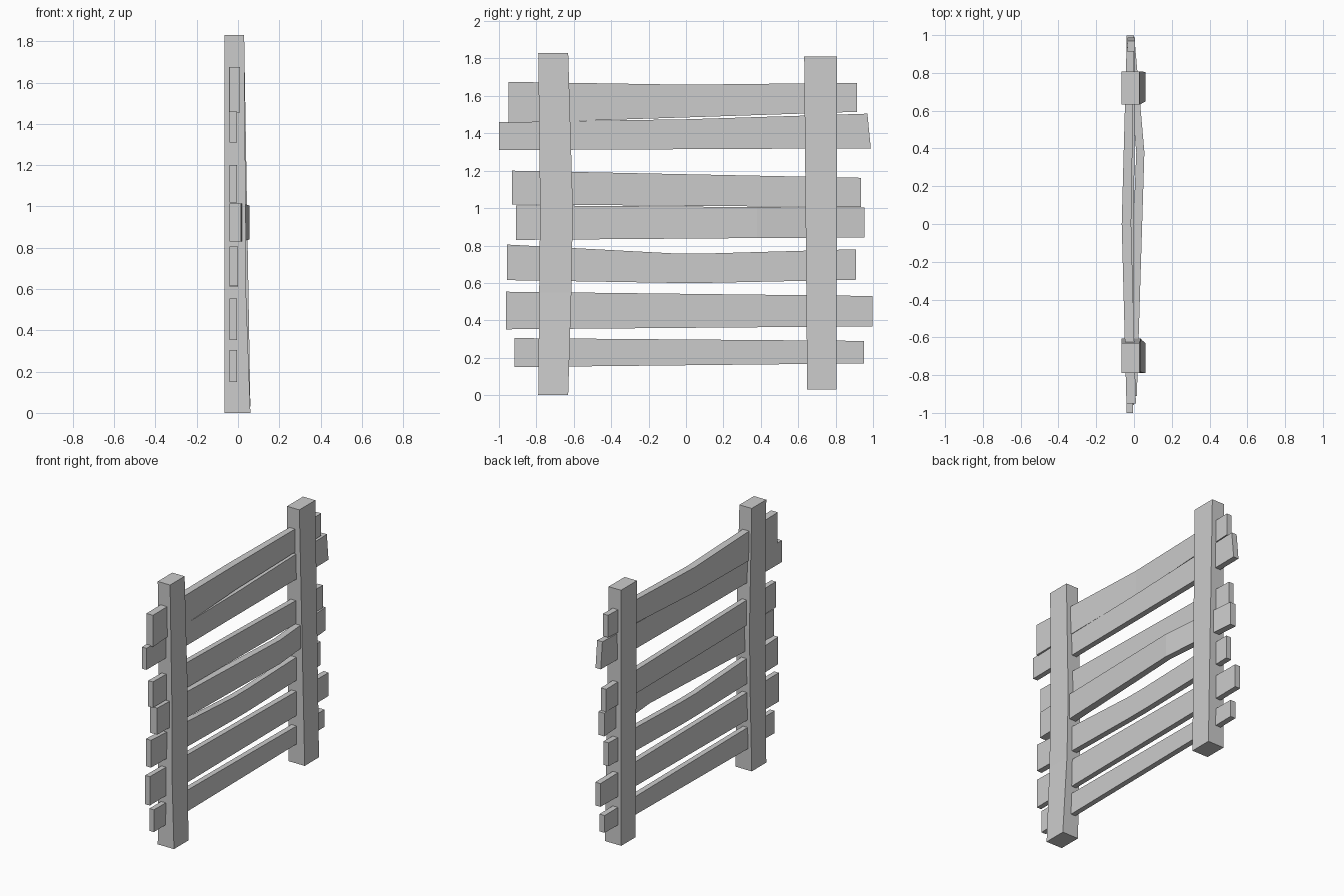
import bpy
import bmesh

cube = bpy.data.objects.get("Cube")
if cube:
    bpy.data.objects.remove(cube, do_unlink=True)

grey = bpy.data.materials.new("plain grey wood")
grey.use_nodes = True
grey.diffuse_color = (0.6, 0.6, 0.6, 1)
grey.node_tree.nodes["Principled BSDF"].inputs["Base Color"].default_value = (0.6, 0.6, 0.6, 1)


def loft(name, rings):
    """Bridge four-cornered rings into a closed beam."""
    bm = bmesh.new()
    loops = [[bm.verts.new(p) for p in ring] for ring in rings]
    for a, b in zip(loops, loops[1:]):
        for i in range(4):
            j = (i + 1) % 4
            bm.faces.new((a[i], a[j], b[j], b[i]))
    bm.faces.new(loops[0])
    bm.faces.new(loops[-1])
    bmesh.ops.recalc_face_normals(bm, faces=bm.faces)
    mesh = bpy.data.meshes.new(name)
    bm.to_mesh(mesh)
    bm.free()
    mesh.materials.append(grey)
    obj = bpy.data.objects.new(name, mesh)
    bpy.context.collection.objects.link(obj)


def post(name, sections):
    # each section: height, x max, y min, y max
    loft(name, [[(-0.065, y0, z), (x1, y0, z), (x1, y1, z), (-0.065, y1, z)]
                for z, x1, y0, y1 in sections])


def plank(name, sections, slant=0):
    # each section: y, bottom, top, x min, x max
    rings = [[(x0, y, z0), (x1, y, z0), (x1, y, z1), (x0, y, z1)]
             for y, z0, z1, x0, x1 in sections]
    rings[-1][2:] = [(x, y - slant, z) for x, y, z in rings[-1][2:]]
    loft(name, rings)


# Uprights
post("front_post", [(0, 0.06, -0.79, -0.63), (0.55, 0.04, -0.785, -0.613),
                    (1, 0.037, -0.78, -0.605), (1.83, 0.03, -0.79, -0.63)])
post("back_post", [(0.03, 0.06, 0.648, 0.805), (1.81, 0.03, 0.632, 0.808)])

# Bent and split upper boards
plank("top_plank", [(-0.95, 1.455, 1.675, -0.04, 0.01),
                    (0, 1.485, 1.66, -0.065, -0.015),
                    (0.915, 1.515, 1.67, -0.04, 0)])
plank("split_plank", [(-1, 1.31, 1.46, -0.04, -0.005),
                      (0, 1.315, 1.475, -0.04, 0),
                      (0.988, 1.32, 1.505, -0.035, 0.005)], slant=0.018)

# Middle boards, one bowed outwards and one sagging
plank("upper_middle_plank", [(-0.93, 1.02, 1.2, -0.04, -0.005),
                             (0.935, 1.005, 1.162, -0.04, 0)])
plank("bowed_plank", [(-0.91, 0.83, 1.015, -0.04, 0.015),
                      (0.38, 0.84, 1.005, 0.012, 0.055),
                      (0.955, 0.842, 1.003, -0.04, 0.005)])
plank("sagging_plank", [(-0.957, 0.615, 0.805, -0.04, 0),
                        (-0.05, 0.6, 0.757, -0.04, 0),
                        (0.1, 0.6, 0.757, -0.04, 0),
                        (0.91, 0.617, 0.78, -0.04, 0)])

# Straight lower boards
plank("lower_plank", [(-0.963, 0.352, 0.553, -0.04, -0.005),
                      (0.998, 0.368, 0.53, -0.04, 0)])
plank("bottom_plank", [(-0.918, 0.15, 0.305, -0.04, -0.005),
                       (0.952, 0.17, 0.29, -0.04, 0)])
